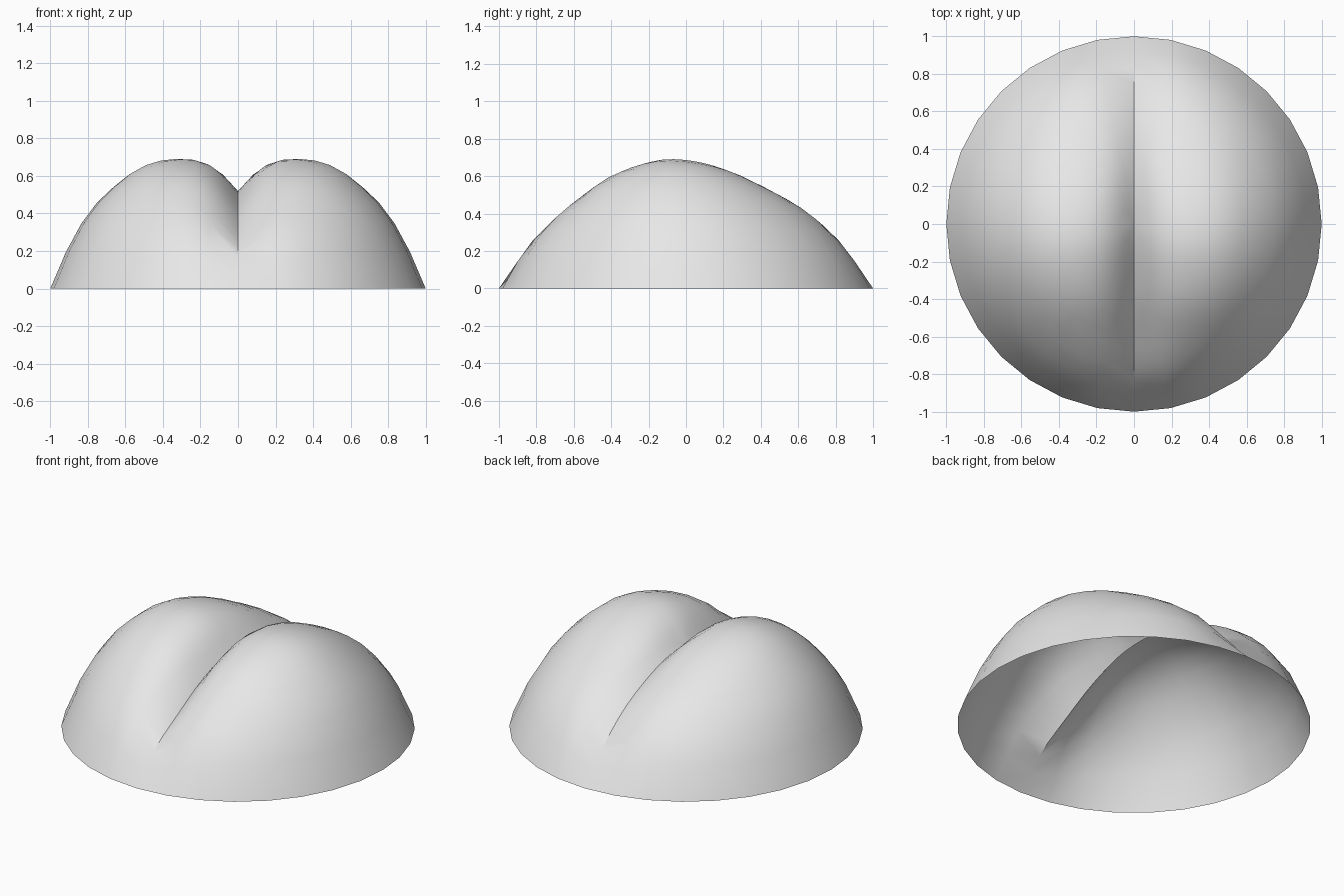
import bpy, bmesh, math

if "Cube" in bpy.data.objects:
    bpy.data.objects.remove(bpy.data.objects["Cube"])

SEGMENTS, RINGS = 32, 12

# Side profile of the ridge: (y, height)
RIDGE = [(-1, 0), (-.8, .28), (-.6, .46), (-.42, .59), (-.25, .66), (-.1, .69),
         (.07, .675), (.25, .62), (.42, .54), (.6, .44), (.75, .325), (.87, .19), (1, 0)]
# Height of the crease relative to the ridge: (y, ratio)
CREASE = [(-1, .7), (-.58, .66), (-.1, .74), (.3, .8), (.65, .79), (1, .65)]
# Cross-section of one lobe from crease to rim: (u, relative height)
LOBE = [(0, .74), (.1, .9), (.2, .98), (.31, 1), (.42, .985), (.55, .913),
        (.7, .74), (.8, .58), (.9, .335), (1, 0)]


def curve(table, t):
    """Smooth interpolation through the table's points."""
    n = len(table)

    def slope(i):
        a, b = table[max(i - 1, 0)], table[min(i + 1, n - 1)]
        return (b[1] - a[1]) / (b[0] - a[0])

    t = min(max(t, table[0][0]), table[-1][0])
    i = next(k for k in range(n - 1) if t <= table[k + 1][0])
    (x0, y0), (x1, y1) = table[i], table[i + 1]
    h = x1 - x0
    s = (t - x0) / h
    return ((2*s**3 - 3*s**2 + 1) * y0 + (s**3 - 2*s**2 + s) * h * slope(i)
            + (3*s**2 - 2*s**3) * y1 + (s**3 - s**2) * h * slope(i + 1))


def height(x, y):
    w = math.sqrt(max(1 - y * y, 0))
    u = min(abs(x) / w, 1) if w > 1e-4 else 0
    g = curve(LOBE, u)
    if u < .31:
        # crease depth varies from front to back
        g += (curve(CREASE, y) - .74) * (1 - u / .31) ** 2
    return max(curve(RIDGE, y) * g, 0)


# Open two-lobed shell on a round rim
bm = bmesh.new()
centre = bm.verts.new((0, 0, height(0, 0)))
rings = []
for r in range(1, RINGS + 1):
    ring = []
    for k in range(SEGMENTS):
        a = 2 * math.pi * k / SEGMENTS
        x, y = r / RINGS * math.cos(a), r / RINGS * math.sin(a)
        ring.append(bm.verts.new((x, y, 0 if r == RINGS else height(x, y))))
    rings.append(ring)
for k in range(SEGMENTS):
    j = (k + 1) % SEGMENTS
    bm.faces.new((centre, rings[0][k], rings[0][j]))
    for inner, outer in zip(rings, rings[1:]):
        bm.faces.new((inner[k], outer[k], outer[j], inner[j]))

# Smooth faces, sharp edge along the crease until it fades near the rim
for f in bm.faces:
    f.smooth = True
for e in bm.edges:
    if all(abs(v.co.x) < 1e-5 and abs(v.co.y) < .86 for v in e.verts):
        e.smooth = False

mesh = bpy.data.meshes.new("lobed_shell")
bm.to_mesh(mesh)
bm.free()
shell = bpy.data.objects.new("lobed_shell", mesh)
bpy.context.collection.objects.link(shell)

grey = bpy.data.materials.new("light grey")
grey.diffuse_color = (.8, .8, .8, 1)
grey.use_nodes = True
grey.node_tree.nodes["Principled BSDF"].inputs["Base Color"].default_value = grey.diffuse_color
mesh.materials.append(grey)
